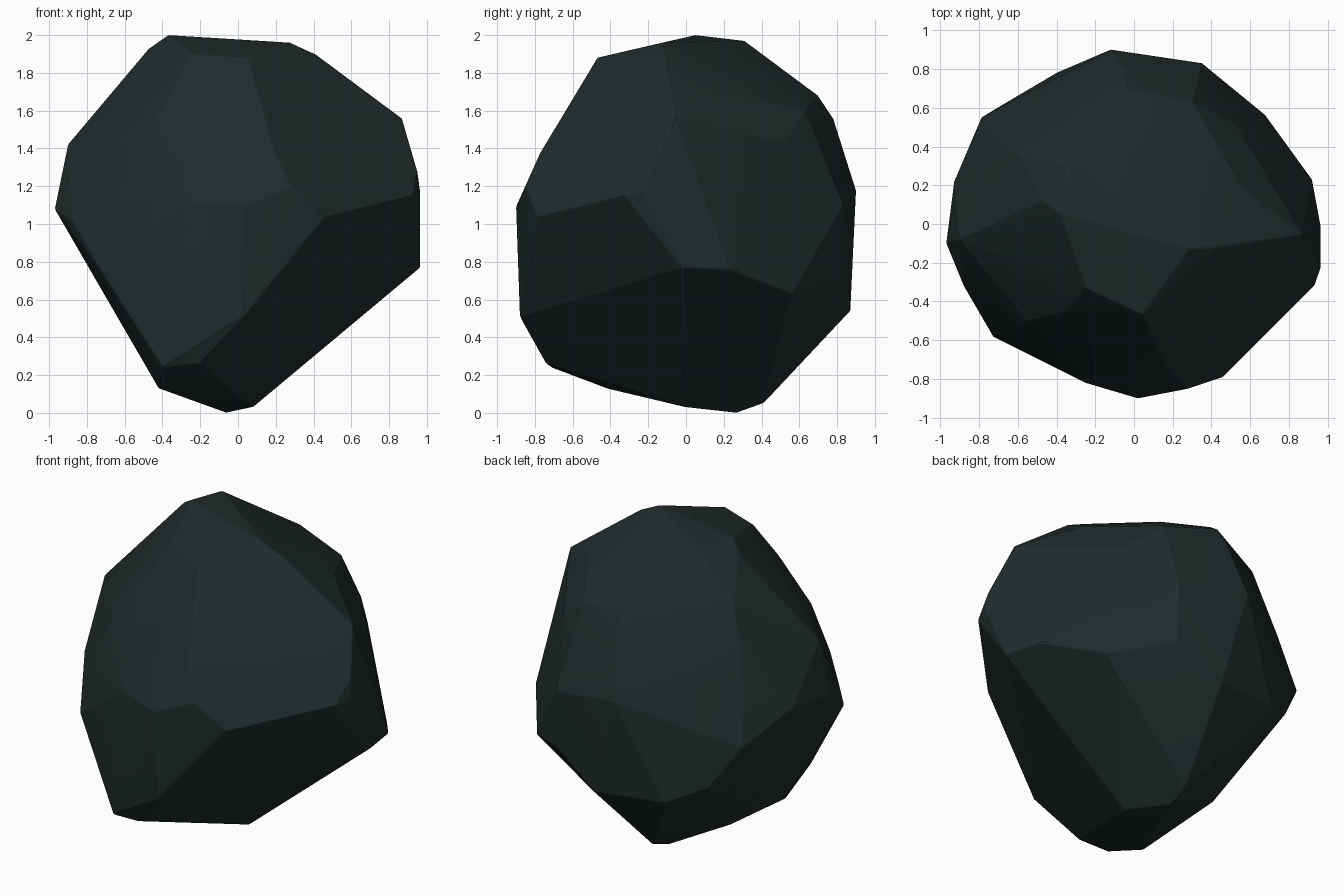
import bpy, bmesh, math

# Corner points of the boulder, from crown through waist to foot
corners = [
    (-.37, .05, 2.0), (-.33, .31, 1.97), (.28, -.13, 1.96), (-.25, -.33, 1.90),
    (.05, -.47, 1.88), (-.47, .12, 1.93), (.15, .42, 1.78), (.41, -.12, 1.90),
    (.55, .2, 1.70), (-.05, .70, 1.68), (.3, .63, 1.6), (-.6, .37, 1.74),
    (-.35, -.45, 1.68),
    (.87, -.06, 1.56), (-.05, .78, 1.56), (.52, .52, 1.43), (-.9, -.08, 1.42),
    (.19, -.77, 1.38), (.95, -.2, 1.28), (.28, -.85, 1.2), (-.12, .9, 1.18),
    (.93, -.32, 1.15), (-.25, -.82, 1.12), (.02, -.9, 1.09), (-.97, -.1, 1.08),
    (-.93, .22, 1.1), (.46, -.79, 1.04), (-.88, -.32, 1.02), (-.72, .44, 1.35),
    (-.65, -.55, 1.1), (-.55, -.5, 1.4), (.35, .83, 1.1), (.965, -.22, 1.17),
    (.965, -.02, .77), (.92, .23, .76), (-.73, -.58, .76), (.35, .81, .72),
    (.68, .56, .63), (-.79, .55, .92), (-.62, .65, .66), (.05, .87, .54),
    (.03, -.88, .51), (-.4, .78, .55), (-.4, -.71, .24), (-.2, -.74, .26),
    (-.42, -.42, .13), (-.45, .18, .2), (.08, 0, .03), (-.06, .27, 0),
    (-.05, .41, .05),
]

# Wrap the corners in a hull and merge nearly flat neighbours into broad facets
bm = bmesh.new()
for p in corners:
    bm.verts.new(p)
bmesh.ops.convex_hull(bm, input=bm.verts[:])
loose = [v for v in bm.verts if not v.link_faces]
bmesh.ops.delete(bm, geom=loose, context='VERTS')
bmesh.ops.dissolve_limit(bm, angle_limit=math.radians(3),
                         verts=bm.verts[:], edges=bm.edges[:])
bmesh.ops.recalc_face_normals(bm, faces=bm.faces[:])

mesh = bpy.data.meshes.new("boulder")
bm.to_mesh(mesh)
bm.free()
boulder = bpy.data.objects.new("boulder", mesh)
bpy.context.collection.objects.link(boulder)

# Single dark slate colour
slate = bpy.data.materials.new("dark slate")
slate.diffuse_color = (0.0145, 0.0245, 0.0245, 1)
mesh.materials.append(slate)

# Slightly worn ridges
worn = boulder.modifiers.new("worn edges", 'BEVEL')
worn.width = 0.006
worn.segments = 1
worn.limit_method = 'ANGLE'
worn.angle_limit = math.radians(25)

# Soft facets with sharp ridges
bpy.context.view_layer.objects.active = boulder
boulder.select_set(True)
bpy.ops.object.shade_smooth_by_angle(angle=math.radians(14))
